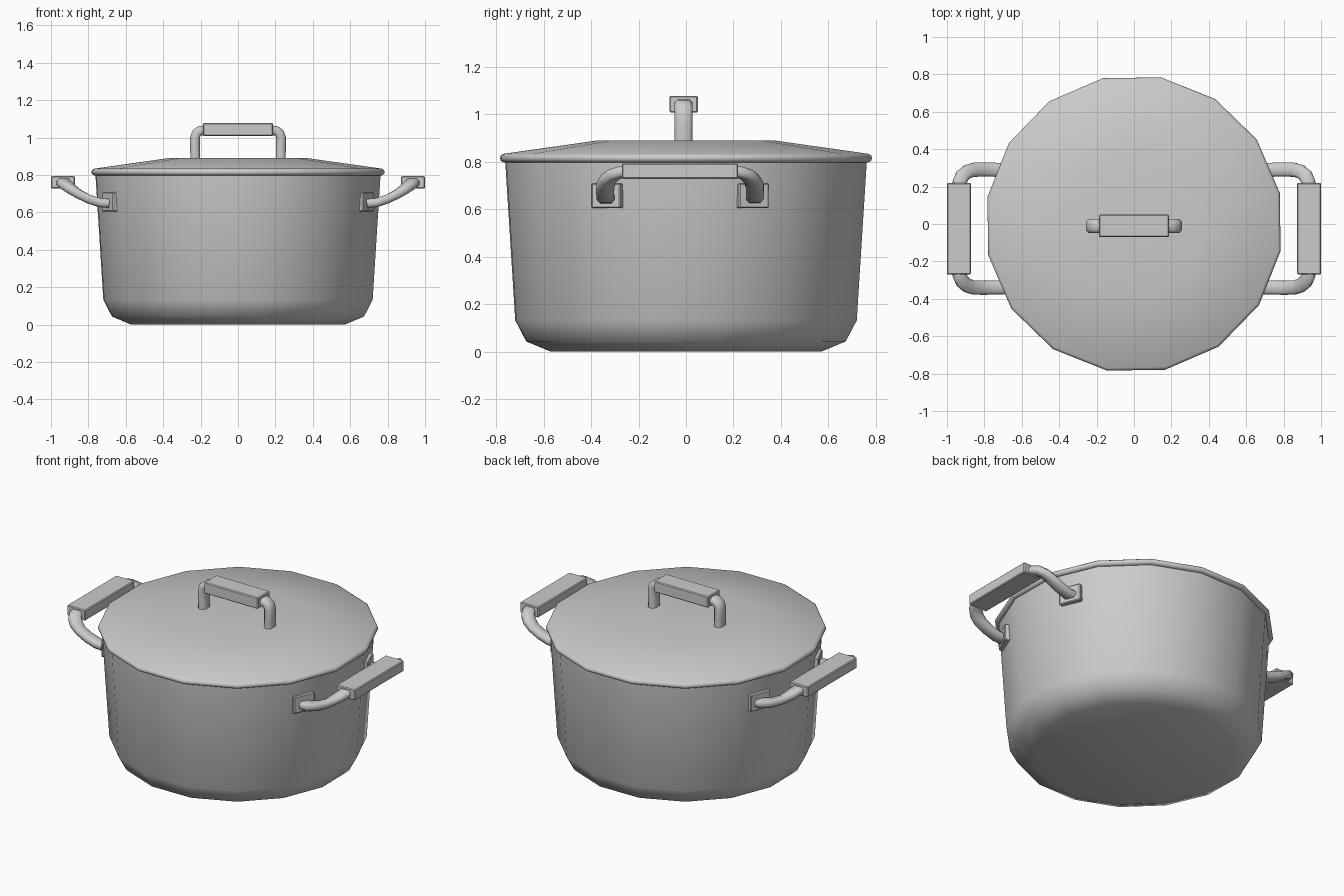
import bpy, bmesh, math
from mathutils import Vector, Matrix

if "Cube" in bpy.data.objects:
    bpy.data.objects.remove(bpy.data.objects["Cube"])

SIDES = 16
TURN = math.radians(12.1)      # rotation of the 16-sided body
HY = -0.025                    # y centre of the side handles


def finish(bm, name, angle=40, mirror=False):
    bmesh.ops.recalc_face_normals(bm, faces=bm.faces)
    me = bpy.data.meshes.new(name)
    bm.to_mesh(me)
    bm.free()
    ob = bpy.data.objects.new(name, me)
    bpy.context.collection.objects.link(ob)
    if mirror:
        ob.modifiers.new("mirror", 'MIRROR').use_axis = (True, False, False)
    bpy.ops.object.select_all(action='DESELECT')
    ob.select_set(True)
    bpy.context.view_layer.objects.active = ob
    bpy.ops.object.shade_smooth_by_angle(angle=math.radians(angle))
    return ob


def lathe(name, profile):
    """Revolve (r, z) points; the first and last rings are capped."""
    bm = bmesh.new()
    rings = []
    for r, z in profile:
        rings.append([bm.verts.new((r * math.cos(TURN + 2 * math.pi * i / SIDES),
                                    r * math.sin(TURN + 2 * math.pi * i / SIDES), z))
                      for i in range(SIDES)])
    for a, b in zip(rings, rings[1:]):
        for i in range(SIDES):
            j = (i + 1) % SIDES
            bm.faces.new((a[i], a[j], b[j], b[i]))
    bm.faces.new(rings[0])
    bm.faces.new(rings[-1])
    return finish(bm, name, 45)


def sweep(name, path, up, w, h, mirror=False):
    """Sweep a chamfered rectangle (w sideways, h along up) along a path."""
    bm = bmesh.new()
    c = min(w, h) * 0.28
    x, y = w / 2, h / 2
    sec = [(x, y - c), (x - c, y), (c - x, y), (-x, y - c),
           (-x, c - y), (c - x, -y), (x - c, -y), (x, c - y)]
    pts = [Vector(p) for p in path]
    rings = []
    for i, p in enumerate(pts):
        d0 = (p - pts[max(i - 1, 0)]).normalized()
        d1 = (pts[min(i + 1, len(pts) - 1)] - p).normalized()
        t = (d0 + d1).normalized()
        u = (up - up.dot(t) * t).normalized()
        s = t.cross(u)
        rings.append([bm.verts.new(p + s * a + u * b) for a, b in sec])
    for a, b in zip(rings, rings[1:]):
        for i in range(8):
            j = (i + 1) % 8
            bm.faces.new((a[i], a[j], b[j], b[i]))
    bm.faces.new(rings[0])
    bm.faces.new(rings[-1])
    return finish(bm, name, 50, mirror)


def box(name, centre, size, rot=0.0, mirror=False):
    bm = bmesh.new()
    bmesh.ops.create_cube(bm, size=1, matrix=Matrix.Diagonal((*size, 1)))
    bmesh.ops.bevel(bm, geom=bm.edges[:], offset=0.005, segments=1, affect='EDGES')
    bm.transform(Matrix.Translation(centre) @ Matrix.Rotation(rot, 4, 'Z'))
    return finish(bm, name, 30, mirror)


# Pot body: outer wall, rim, inner wall, inner floor
lathe("pot_body", [(0.58, 0), (0.685, 0.043), (0.732, 0.132), (0.775, 0.803),
                   (0.745, 0.803), (0.70, 0.14), (0.57, 0.04)])

# Lid with rounded rim and shallow dome
lathe("lid", [(0.74, 0.80), (0.782, 0.798), (0.794, 0.805), (0.797, 0.815),
              (0.794, 0.826), (0.782, 0.834), (0.38, 0.89)])

# Lid handle: bent bar and grip
half = [(-0.228, 0.87), (-0.23, 0.95), (-0.23, 1.0), (-0.222, 1.023),
        (-0.205, 1.036), (-0.17, 1.04)]
path = [(x, -0.01, z) for x, z in half] + [(-x, -0.01, z) for x, z in reversed(half)]
sweep("lid_handle_bar", path, Vector((0, 1, 0)), 0.052, 0.076)
box("lid_handle_grip", (0, -0.01, 1.043), (0.375, 0.12, 0.07))

# Side handles: curved arms, grips and wall plates, mirrored in x
half = [(0.69, 0.313, 0.648), (0.74, 0.315, 0.652), (0.80, 0.316, 0.672),
        (0.855, 0.315, 0.70), (0.89, 0.305, 0.724), (0.918, 0.282, 0.745),
        (0.932, 0.25, 0.757), (0.935, 0.20, 0.76)]
path = [(x, HY - y, z) for x, y, z in half] + [(x, HY + y, z) for x, y, z in reversed(half)]
sweep("side_handle_arm", path, Vector((0, 0, 1)), 0.075, 0.048, True)
box("side_handle_grip", (0.936, HY, 0.761), (0.128, 0.49, 0.066), 0, True)
for side, label in ((-1, "front"), (1, "back")):
    y = HY + side * 0.303
    a = math.asin(y / 0.755)
    box("handle_plate_" + label, (0.75 * math.cos(a), y, 0.657),
        (0.05, 0.135, 0.105), a, True)
